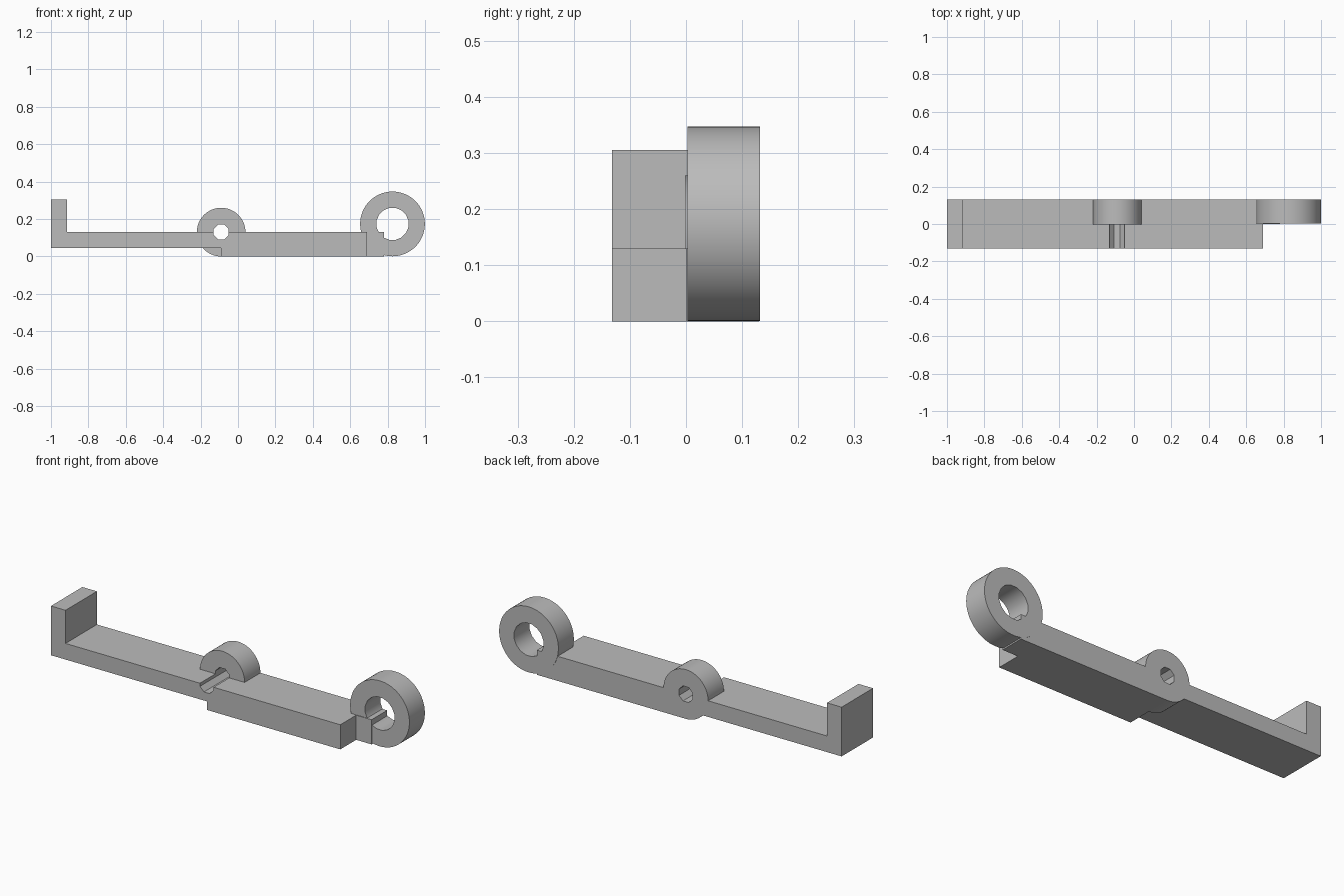
import bpy, math
from mathutils import Vector

cube = bpy.data.objects.get("Cube")
if cube:
    bpy.data.objects.remove(cube, do_unlink=True)

grey = bpy.data.materials.new("plain_grey")
grey.use_nodes = True
GREY = (0.5, 0.5, 0.5, 1)
grey.diffuse_color = GREY
grey.node_tree.nodes["Principled BSDF"].inputs["Base Color"].default_value = GREY

FRONT, BACK = -0.132, 0.13


def prism(name, outline, y0, y1):
    """Extrude an (x, z) outline from y0 back to y1."""
    n = len(outline)
    verts = [(x, y, z) for y in (y0, y1) for x, z in outline]
    faces = [list(range(n)), list(range(2 * n - 1, n - 1, -1))]
    faces += [[i, i + n, (i + 1) % n + n, (i + 1) % n] for i in range(n)]
    mesh = bpy.data.meshes.new(name)
    mesh.from_pydata(verts, [], faces)
    mesh.materials.append(grey)
    obj = bpy.data.objects.new(name, mesh)
    bpy.context.collection.objects.link(obj)
    return obj


def disc(cx, cz, r, sides, turn=0.0):
    steps = [2 * math.pi * (i + turn) / sides for i in range(sides)]
    return [(cx + r * math.cos(a), cz + r * math.sin(a)) for a in steps]


def combine(target, tool, operation):
    """Apply a boolean and remove the tool object."""
    mod = target.modifiers.new("join", 'BOOLEAN')
    mod.operation, mod.solver, mod.object = operation, 'EXACT', tool
    bpy.context.view_layer.update()
    graph = bpy.context.evaluated_depsgraph_get()
    result = bpy.data.meshes.new_from_object(target.evaluated_get(graph))
    target.modifiers.clear()
    target.data = result
    bpy.data.objects.remove(tool, do_unlink=True)


# Stepped bar with upright end stop
bar = prism("lever_bar", [(-1, 0.045), (-0.09, 0.045), (-0.09, 0), (0.69, 0),
                          (0.69, 0.13), (-0.915, 0.13), (-0.915, 0.305), (-1, 0.305)],
            FRONT, BACK)

# Pivot boss on the rear half, bored through the full width
combine(bar, prism("boss", disc(-0.09, 0.13, 0.13, 64), -0.002, BACK), 'UNION')
combine(bar, prism("bore", disc(-0.09, 0.13, 0.043, 8, 0.5), -0.3, 0.3), 'DIFFERENCE')

# Rear tongue reaching into the eye ring
tongue = prism("rear_tongue", [(0.68, 0), (0.78, 0), (0.78, 0.13), (0.68, 0.13)], 0, BACK)
combine(bar, tongue, 'UNION')

# Large eye ring at the end
eye = prism("eye_ring", disc(0.826, 0.174, 0.173, 64), 0.003, BACK + 0.002)
combine(eye, prism("eye_bore", disc(0.826, 0.174, 0.087, 16, 0.5), -0.3, 0.3), 'DIFFERENCE')

# Soft shading on the round walls only
for obj in (bar, eye):
    bpy.ops.object.select_all(action='DESELECT')
    obj.select_set(True)
    bpy.context.view_layer.objects.active = obj
    bpy.ops.object.shade_smooth_by_angle(angle=math.radians(25))
